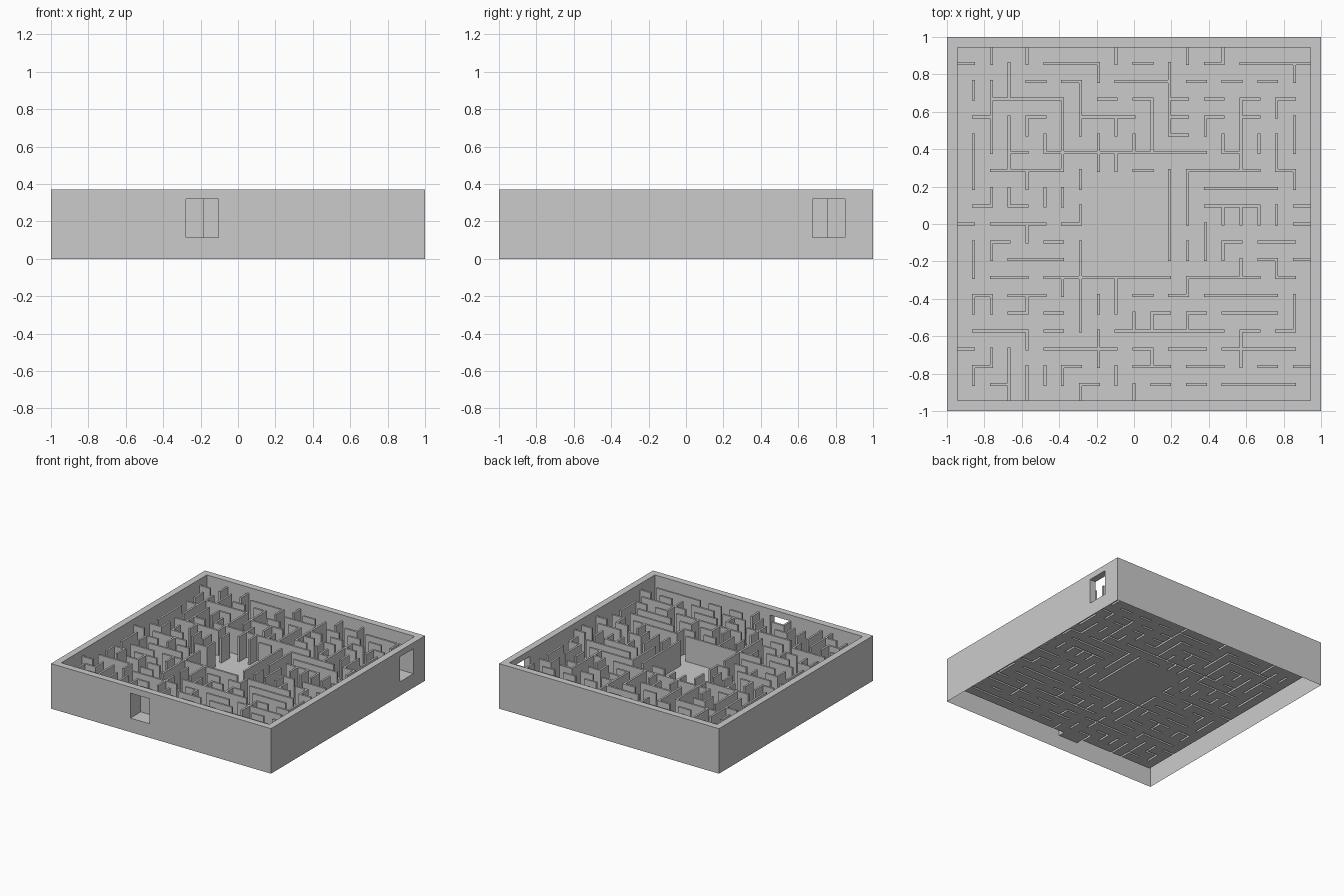
import bpy, bmesh, random

if "Cube" in bpy.data.objects:
    bpy.data.objects.remove(bpy.data.objects["Cube"])

PITCH, HALF = 0.0953, 0.008       # maze line spacing, half wall thickness
Z = [0.0, 0.115, 0.32, 0.37]      # base, floor, wall top / lintel, rim

# the long walls on the maze grid: (line, start, end)
ALONG_X = [
    (9, -5, -2), (9, 6, 10), (8, -1, 2), (7, -8, -4), (6, -3, 0), (4, -4, 4),
    (3, -8, -4), (3, 3, 6), (2, 4, 8), (1, 4, 7), (-2, -7, -4), (-3, -5, 1),
    (-3, 3, 6), (-4, 4, 7), (-6, -1, 5), (-7, -5, -2), (-7, 6, 9), (-9, 6, 9),
]
ALONG_Y = [
    (-9, 2, 5), (-8, 4, 8), (-7, 3, 6), (-7, -10, -7), (-4, 3, 7), (-3, 5, 8),
    (-3, -6, -1), (1, 4, 7), (2, 5, 8), (2, -1, 3), (3, 0, 3), (6, 3, 7),
]

# plan divisions: rim, then alternating corridor and wall strips, then rim
E = [-1.0, -0.945]
for k in range(-9, 10):
    E += [k * PITCH - HALF, k * PITCH + HALF]
E += [0.945, 1.0]
N = len(E) - 1


def strip(k):
    return 2 * (k + 10)


rim = {(i, j) for i in range(N) for j in range(N) if i in (0, N - 1) or j in (0, N - 1)}
walls = set(rim)
covered = set()


def add_wall(p, q):
    """Fill the plan cells of a straight wall between two grid points."""
    (x0, x1), (y0, y1) = sorted((p[0], q[0])), sorted((p[1], q[1]))
    covered.update((x, y) for x in range(x0, x1 + 1) for y in range(y0, y1 + 1))
    walls.update((i, j) for i in range(strip(x0), strip(x1) + 1)
                 for j in range(strip(y0), strip(y1) + 1))


for y, a, b in ALONG_X:
    add_wall((a, y), (b, y))
for x, a, b in ALONG_Y:
    add_wall((x, a), (x, b))

# short walls: each grid point still bare sprouts one wall, except in the
# central room and where it would block a doorway
room = {(x, y) for x in range(-2, 2) for y in range(-2, 3)}
blocked = room | {(-2, -10), (10, 8)}
points = [(x, y) for x in range(-9, 10) for y in range(-9, 10)]
rng = random.Random(4)
rng.shuffle(points)
for x, y in points:
    if (x, y) not in covered | room:
        sides = [(x + 1, y), (x - 1, y), (x, y + 1), (x, y - 1)]
        add_wall((x, y), rng.choice([p for p in sides if p not in blocked]))

# doorways through the front and right rim
for s in range(strip(-3) + 1, strip(-1)):
    walls.discard((s, 0))
for s in range(strip(7) + 1, strip(9)):
    walls.discard((N - 1, s))

layers = [{(i, j) for i in range(N) for j in range(N)}, walls, rim]
solid = {(i, j, k) for k in range(3) for i, j in layers[k]}

# skin the occupied space, leaving the underside open
bm = bmesh.new()
verts = {}


def vert(i, j, k):
    if (i, j, k) not in verts:
        verts[i, j, k] = bm.verts.new((E[i], E[j], Z[k]))
    return verts[i, j, k]


for cell in sorted(solid):
    for axis in range(3):
        for side in (0, 1):
            near = list(cell)
            near[axis] += 2 * side - 1
            if tuple(near) in solid or near[2] < 0:
                continue
            u, v = (axis + 1) % 3, (axis + 2) % 3
            quad = []
            for du, dv in ((0, 0), (1, 0), (1, 1), (0, 1)):
                p = list(cell)
                p[axis] += side
                p[u] += du
                p[v] += dv
                quad.append(vert(*p))
            bm.faces.new(quad if side else quad[::-1])

mesh = bpy.data.meshes.new("maze_tray")
bm.to_mesh(mesh)
bm.free()
bpy.context.collection.objects.link(bpy.data.objects.new("maze_tray", mesh))
